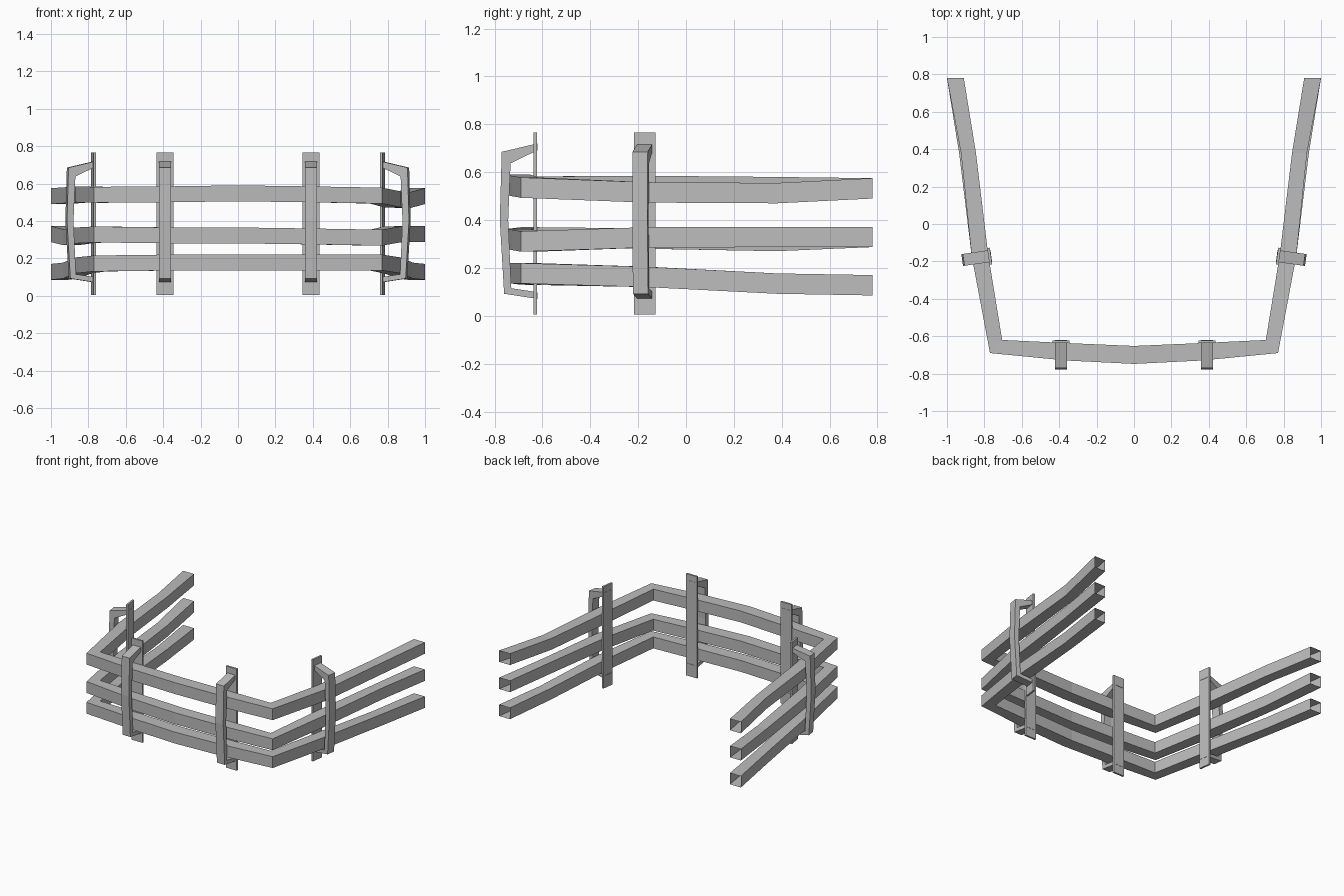
import bpy, bmesh, math
from mathutils import Matrix

if "Cube" in bpy.data.objects:
    bpy.data.objects.remove(bpy.data.objects["Cube"])

steel = bpy.data.materials.new("grey steel")
steel.use_nodes = True
GREY = (0.5, 0.5, 0.5, 1)
steel.diffuse_color = GREY
steel.node_tree.nodes["Principled BSDF"].inputs["Base Color"].default_value = GREY


def finish(bm, name):
    bmesh.ops.recalc_face_normals(bm, faces=bm.faces)
    mesh = bpy.data.meshes.new(name)
    bm.to_mesh(mesh)
    bm.free()
    mesh.materials.append(steel)
    obj = bpy.data.objects.new(name, mesh)
    bpy.context.collection.objects.link(obj)
    return obj


# Plan of the left half of a rail, from free end to middle: inner and outer edge
HALF = [((0.91, 0.78), (1.0, 0.78)),
        ((0.845, 0.38), (0.925, 0.38)),
        ((0.78, -0.16), (0.868, -0.17)),
        ((0.705, -0.62), (0.77, -0.69)),
        ((0.35, -0.637), (0.36, -0.73)),
        ((0.0, -0.652), (0.0, -0.748))]
PLAN = [tuple((-x, y) for x, y in pair) for pair in HALF] + HALF[-2::-1]
RAIL_HEIGHT = 0.085


def rail(name, bottoms, bow):
    """Open-ended square tube; bottoms gives its underside height at each station."""
    bm = bmesh.new()
    rings = []
    for (inner, outer), z in zip(PLAN, bottoms):
        side = math.copysign(bow, inner[0]) if 0.2 < inner[1] < 0.5 else 0
        rings.append([bm.verts.new((p[0] + side, p[1], h)) for p, h in
                      ((inner, z), (outer, z),
                       (outer, z + RAIL_HEIGHT), (inner, z + RAIL_HEIGHT))])
    for a, b in zip(rings, rings[1:]):
        for i in range(4):
            j = (i + 1) % 4
            bm.faces.new((a[i], a[j], b[j], b[i]))
    finish(bm, name)


rail("top_rail", [.49, .495, .50, .497, .50, .505, .50, .493, .473, .47, .49], 0.0)
rail("middle_rail", [.287, .27, .28, .285, .28, .28, .275, .268, .285, .287, .287], 0.01)
rail("bottom_rail", [.085, .092, .12, .13, .135, .135, .135, .135, .12, .092, .085], -0.01)

# Clamp arm outline: distance outward from the back plate, and height
ARM = [(-0.009, 0.72), (0.0, 0.718), (0.14, 0.685), (0.148, 0.4), (0.13, 0.092),
       (0.0, 0.072), (-0.009, 0.071), (-0.009, 0.098), (0.0, 0.1), (0.1, 0.115),
       (0.113, 0.4), (0.103, 0.637), (0.0, 0.687), (-0.009, 0.69)]


def clamp(name, x, y, angle):
    place = Matrix.Translation((x, y, 0)) @ Matrix.Rotation(math.radians(angle), 4, 'Z')

    # Flat plate behind the rails
    bm = bmesh.new()
    bmesh.ops.create_cube(bm, size=1, matrix=Matrix.Translation((0, 0, 0.385))
                          @ Matrix.Diagonal((0.014, 0.09, 0.76, 1)))
    finish(bm, name + "_plate").matrix_world = place

    # Bracket bent around the outside of the rails
    bm = bmesh.new()
    near = [bm.verts.new((r, -0.032, z)) for r, z in ARM]
    far = [bm.verts.new((r, 0.032, z)) for r, z in ARM]
    n = len(ARM)
    for i in range(n):
        j = (i + 1) % n
        bm.faces.new((near[i], near[j], far[j], far[i]))
        # Side faces pair each outer point with its inner partner
        if i < n // 2 - 1:
            for row in (near, far):
                bm.faces.new((row[i], row[i + 1], row[n - 2 - i], row[n - 1 - i]))
    finish(bm, name + "_arm").matrix_world = place


for label, s in (("left", 1), ("right", -1)):
    clamp("front_" + label + "_clamp", s * 0.39, -0.63, -90)
    clamp("side_" + label + "_clamp", s * 0.772, -0.172, -8 if s > 0 else 188)
